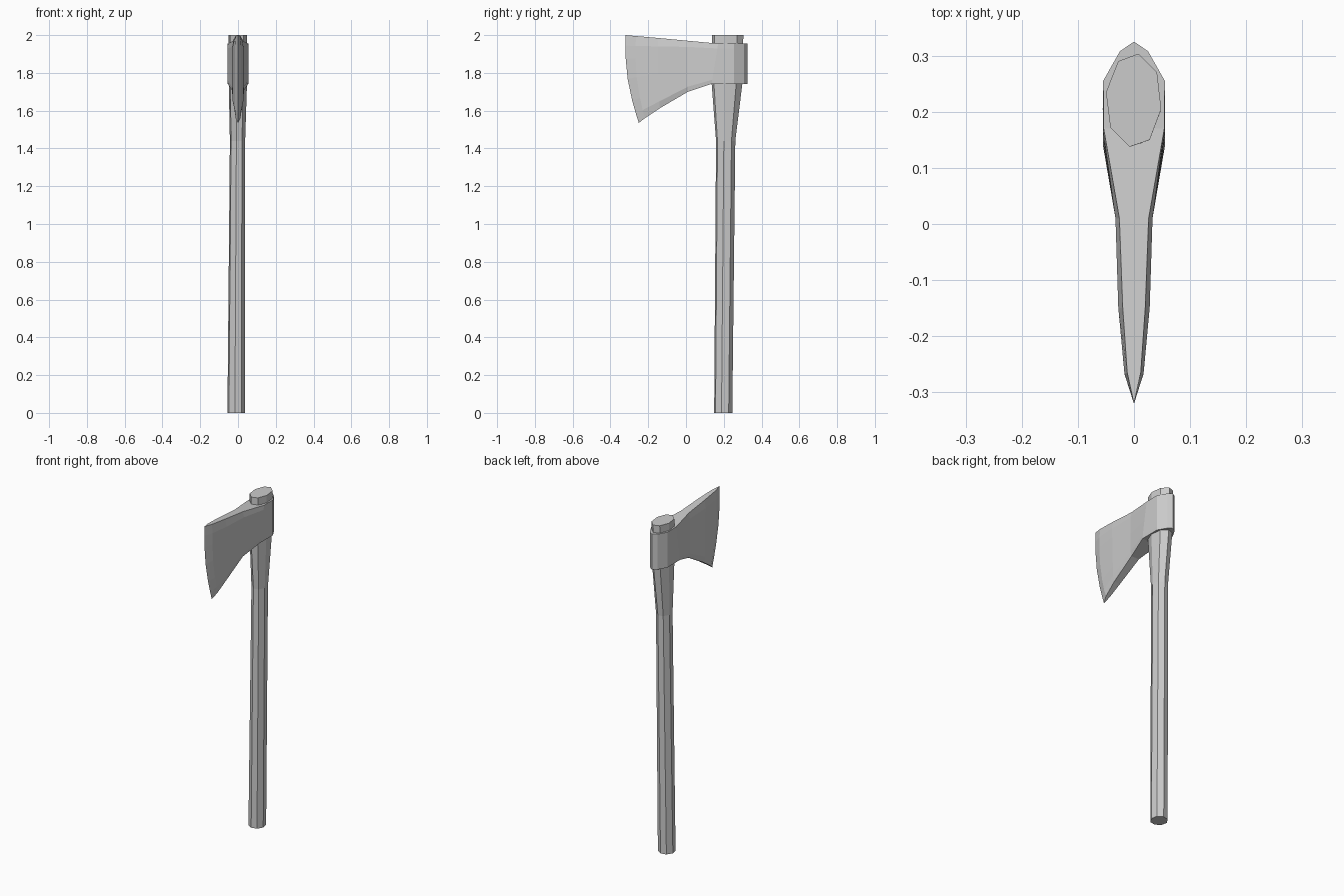
import bpy, bmesh
from math import sin, pi

if "Cube" in bpy.data.objects:
    bpy.data.objects.remove(bpy.data.objects["Cube"])


def make_object(name, bm):
    bmesh.ops.remove_doubles(bm, verts=bm.verts, dist=0.0005)
    bmesh.ops.recalc_face_normals(bm, faces=bm.faces)
    mesh = bpy.data.meshes.new(name)
    bm.to_mesh(mesh)
    bm.free()
    obj = bpy.data.objects.new(name, mesh)
    bpy.context.collection.objects.link(obj)
    return obj


def bridge(bm, a, b):
    n = len(a)
    for i in range(n):
        j = (i + 1) % n
        quad = list(dict.fromkeys((a[i], a[j], b[j], b[i])))
        if len(quad) > 2:
            bm.faces.new(quad)


# Handle: slightly twisted octagon that flares into an oval under the head
OCT = [(-0.56, 0.84), (0.16, 1.0), (0.82, 0.6), (0.97, -0.19),
       (0.56, -0.85), (-0.16, -1.0), (-0.84, -0.59), (-1.0, 0.17)]
# z, centre x, centre y, radius x, radius y
RINGS = [(0.0, -0.009, 0.197, 0.047, 0.048),
         (1.44, -0.002, 0.210, 0.041, 0.051),
         (1.74, 0.0, 0.217, 0.049, 0.081),
         (2.0, 0.0, 0.2205, 0.050, 0.083)]
bm = bmesh.new()
rings = [[bm.verts.new((cx + rx * x, cy + ry * y, z)) for x, y in OCT]
         for z, cx, cy, rx, ry in RINGS]
for a, b in zip(rings, rings[1:]):
    bridge(bm, a, b)
bm.faces.new(rings[0])
bm.faces.new(rings[-1])
make_object("handle", bm)

# Axe head: cross-sections from the poll to the cutting edge
# y top, y bottom, z top, z bottom, half width top/bottom, half width middle, bulge
STATIONS = [(0.325, 0.325, 1.955, 1.742, 0.0, 0.0, 0.0),
            (0.308, 0.308, 1.955, 1.742, 0.025, 0.025, 0.0),
            (0.255, 0.255, 1.955, 1.742, 0.055, 0.055, 0.0),
            (0.170, 0.135, 1.955, 1.742, 0.054, 0.055, 0.0),
            (0.010, 0.010, 1.970, 1.700, 0.026, 0.033, 0.0),
            (-0.150, -0.140, 1.985, 1.612, 0.020, 0.028, 0.0),
            (-0.265, -0.218, 1.995, 1.560, 0.012, 0.017, 0.02),
            (-0.320, -0.250, 2.000, 1.535, 0.0, 0.0, 0.024)]
LEVELS = [0.0, 0.12, 0.27, 0.5, 0.75, 0.9, 1.0]
bm = bmesh.new()
loops = []
for yt, yb, zt, zb, w_rim, w_mid, bulge in STATIONS:
    side = []
    for t in LEVELS:
        w = w_rim if t in (0.0, 1.0) else w_mid
        y = yt + (yb - yt) * t - bulge * sin(pi * t)
        side.append((w, y, zt + (zb - zt) * t))
    points = side + [(-x, y, z) for x, y, z in reversed(side)]
    loops.append([bm.verts.new(p) for p in points])
for a, b in zip(loops, loops[1:]):
    bridge(bm, a, b)
make_object("axe_head", bm)
